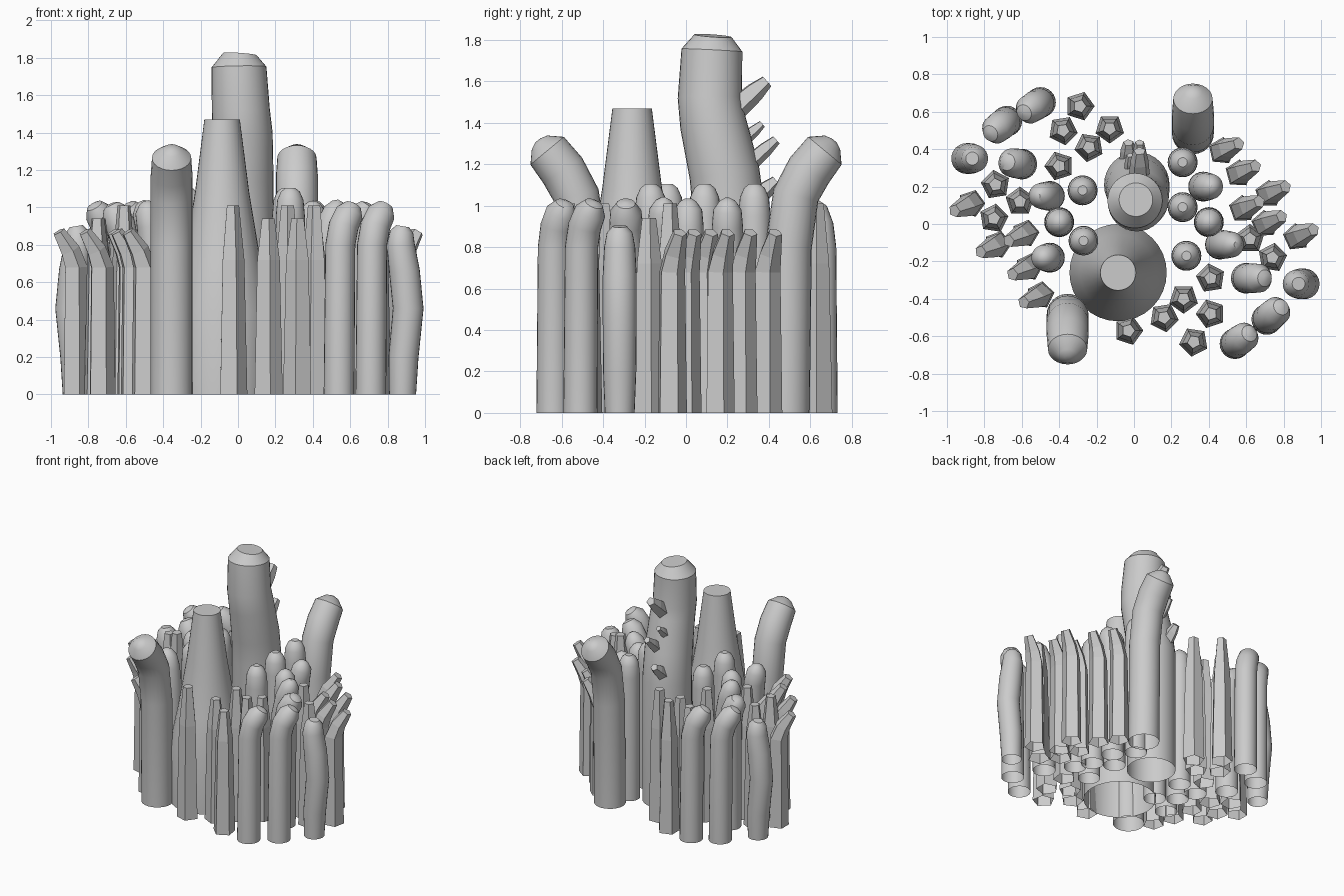
import bpy, bmesh, math
from mathutils import Vector


def tube(name, path, sides=24, spin=0.0, smooth=True):
    """Skin rings along (x, y, z, radius) points; open bottom, closed top."""
    bm = bmesh.new()
    pts = [Vector(p[:3]) for p in path]
    rings = []
    for i, p in enumerate(pts):
        t = (pts[min(i + 1, len(pts) - 1)] - pts[max(i - 1, 0)]).normalized()
        if i == 0 and p.z == 0:
            t = Vector((0, 0, 1))
        q = Vector((0, 0, 1)).rotation_difference(t)
        rings.append([bm.verts.new(p + q @ Vector((
            path[i][3] * math.cos(spin + 2 * math.pi * k / sides),
            path[i][3] * math.sin(spin + 2 * math.pi * k / sides), 0)))
            for k in range(sides)])
    for a, b in zip(rings, rings[1:]):
        for k in range(sides):
            n = (k + 1) % sides
            bm.faces.new((a[k], a[n], b[n], b[k]))
    bm.faces.new(rings[-1])
    me = bpy.data.meshes.new(name)
    bm.to_mesh(me)
    bm.free()
    ob = bpy.data.objects.new(name, me)
    bpy.context.collection.objects.link(ob)
    if smooth:
        bpy.ops.object.select_all(action='DESELECT')
        ob.select_set(True)
        bpy.context.view_layer.objects.active = ob
        bpy.ops.object.shade_smooth_by_angle(angle=math.radians(35))
    return ob


# Wide tapered chimney at the front
x, y = -0.085, -0.26
tube("tapered_chimney", [(x, y, 0, .26), (x, y, .45, .26), (x, y, .72, .205),
                         (x, y, 1.08, .145), (x, y, 1.47, .095)], 32)

# Tallest column, swaying forward towards its top
tube("tall_column", [(.015, .21, 0, .175), (.015, .21, .95, .175), (.02, .185, 1.16, .17),
                     (.025, .13, 1.4, .16), (.015, .115, 1.52, .155),
                     (.005, .125, 1.75, .147), (.01, .13, 1.82, .09)], 32)

# Small shards on the back of the tall column
for x, y, z, l, r in ((.03, .24, 1.47, .2, .06), (-.02, .27, 1.31, .13, .035),
                      (.03, .30, 1.2, .18, .045), (-.03, .33, 1.03, .14, .05)):
    tube("column_shard", [(x, y, z, r), (x, y + l * .45, z + l * .4, r * .85),
                          (x, y + l * .75, z + l * .66, r * .55)], 5, .4, False)

# Two tall fingers curling outward
for x, y, s in ((-.355, -.485, -1), (.315, .485, 1)):
    tube("tall_finger", [(x, y, 0, .112), (x, y + s * .01, .8, .112),
                         (x, y + s * .045, 1.05, .112), (x, y + s * .11, 1.17, .112),
                         (x, y + s * .185, 1.265, .105), (x, y + s * .222, 1.305, .05),
                         (x, y + s * .23, 1.315, .015)])

# Outer fingers: base x, y, tip x, y
for bx, by, tx, ty in ((.54, -.64, .61, -.59), (.71, -.51, .78, -.45), (.60, -.29, .69, -.29),
                       (-.50, .65, -.58, .60), (-.68, .55, -.76, .49), (-.60, .32, -.67, .33)):
    def at(f, z, r):
        return (bx + (tx - bx) * f, by + (ty - by) * f, z, r)
    tube("outer_finger", [at(0, 0, .082), at(.1, .8, .08), at(.35, .9, .08),
                          at(.8, .97, .076), at(1.1, 1.01, .045), at(1.16, 1.02, .015)])

# Wavy fingers at both ends
for x, y, s in ((.88, -.32, 1), (-.865, .35, -1)):
    tube("wavy_finger", [(x, y, 0, .072), (x + s * .005, y, .2, .08), (x + s * .03, y, .46, .082),
                         (x + s * .01, y, .66, .082), (x - s * .01, y, .8, .075),
                         (x - s * .005, y, .87, .062), (x, y, .9, .035)])

# Straight inner columns with rounded tops
for x, y in ((-.275, .18), (-.27, -.09), (.26, .33), (.26, .09), (.28, -.17)):
    tube("inner_column", [(x, y, 0, .08), (x, y, .95, .078), (x, y, 1.04, .07),
                          (x, y, 1.085, .05), (x, y, 1.105, .025)])

# Middle columns, leaning slightly outward
for x, y, s in ((-.40, .01, 0), (.40, .01, 0), (-.45, .15, -.06), (-.45, -.18, -.04),
                (.37, .20, .05), (.46, -.11, .08)):
    tube("middle_column", [(x, y, 0, .08), (x, y, .75, .078), (x + s * .4, y, .9, .075),
                           (x + s * .8, y, .98, .068), (x + s, y, 1.02, .04),
                           (x + s * 1.1, y, 1.035, .015)])

# Straight five-sided crystals
straight = ((-.29, .63), (-.38, .50), (-.13, .51), (-.24, .41), (-.40, .31), (-.74, .21),
            (-.61, .12), (-.75, .03), (-.03, -.57), (.16, -.50), (.265, -.40), (.32, -.63),
            (.41, -.48), (.41, -.29), (.62, -.08), (.74, -.18))
for i, (x, y) in enumerate(straight):
    h = (1.01, .94)[i % 2]
    tube("straight_crystal", [(x, y, 0, .08), (x, y, .72, .064), (x, y, h, .036)],
         5, i * 1.1, False)

# Bent five-sided crystals, tips flicking outward
bent = ((-.87, .11), (-.73, -.11), (-.58, -.05), (-.56, -.23), (-.50, -.38),
        (.47, .39), (.56, .27), (.72, .16), (.58, .08), (.70, .0), (.87, -.07))
for i, (x, y) in enumerate(bent):
    s = 1 if x > 0 else -1
    tube("bent_crystal", [(x, y, 0, .075), (x, y, .68, .066),
                          (x + s * .03, y + s * .015, .77, .056),
                          (x + s * .09, y + s * .04, .87, .035)], 5, i * 1.3, False)
